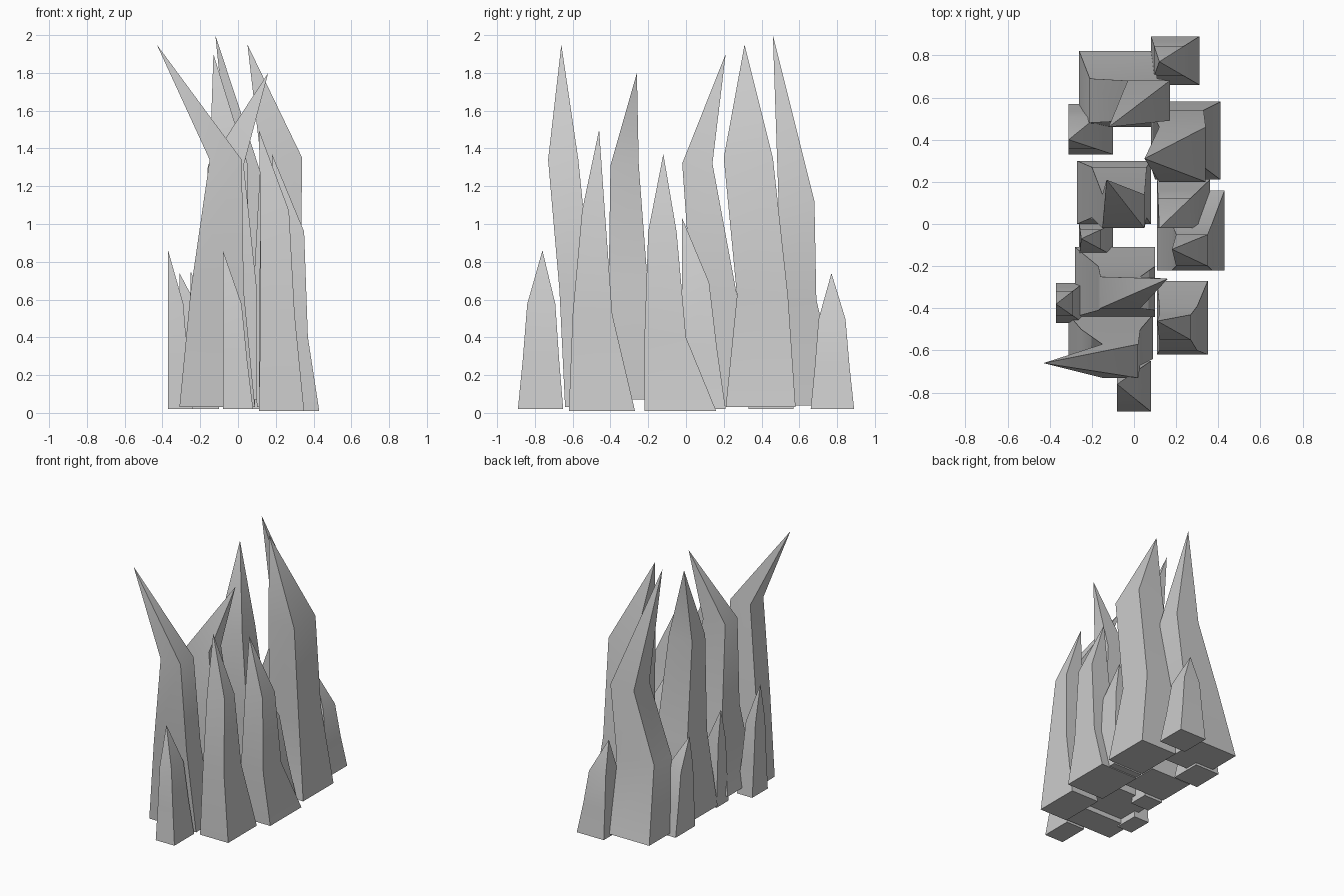
import bpy, bmesh
from math import radians

if "Cube" in bpy.data.objects:
    bpy.data.objects.remove(bpy.data.objects["Cube"])


def ring(bm, x0, x1, y0, y1, z):
    return [bm.verts.new(p) for p in
            ((x0, y0, z), (x1, y0, z), (x1, y1, z), (x0, y1, z))]


def spike(name, sections, tip):
    """Four-sided shard: stacked rectangles closed to a point."""
    bm = bmesh.new()
    rings = [ring(bm, *s) for s in sections]
    apex = bm.verts.new(tip)
    bm.faces.new(rings[0][::-1])
    for a, b in zip(rings, rings[1:]):
        for i in range(4):
            j = (i + 1) % 4
            bm.faces.new((a[i], a[j], b[j], b[i]))
    top = rings[-1]
    for i in range(4):
        bm.faces.new((top[i], top[(i + 1) % 4], apex))
    bmesh.ops.recalc_face_normals(bm, faces=bm.faces)
    mesh = bpy.data.meshes.new(name)
    bm.to_mesh(mesh)
    bm.free()
    ob = bpy.data.objects.new(name, mesh)
    bpy.context.collection.objects.link(ob)
    ob.select_set(True)
    bpy.context.view_layer.objects.active = ob


# Tall bent shards: base, waist and shoulder rectangles (x0, x1, y0, y1, z), then tip
spike("left_leaning_shard", [(-.31, .09, -.64, -.43, .03), (-.25, .03, -.67, -.50, .65),
                             (-.15, .02, -.73, -.57, 1.34)], (-.43, -.66, 1.95))
spike("front_right_shard", [(.11, .35, -.62, -.27, .01), (.12, .30, -.60, -.39, .52),
                            (.12, .27, -.55, -.43, 1.07)], (.11, -.46, 1.5))
spike("right_shard", [(.11, .43, -.22, .16, .01), (.18, .37, -.22, .0, .40),
                      (.20, .35, -.20, -.05, .96)], (.18, -.12, 1.37))
spike("right_leaning_shard", [(-.28, .10, -.44, -.11, .07), (-.17, .10, -.41, -.20, .65),
                              (-.16, .03, -.40, -.25, 1.31)], (.16, -.26, 1.8))
spike("back_right_shard", [(.10, .41, .21, .58, .03), (.08, .33, .27, .54, .62),
                           (.12, .34, .20, .46, 1.35)], (.05, .31, 1.95))
spike("middle_shard", [(-.27, .08, .0, .30, .04), (-.20, .06, .03, .27, .62),
                       (-.15, .05, -.02, .14, 1.32)], (-.13, .21, 1.9))
spike("back_shard", [(-.26, .09, .46, .82, .04), (-.21, .11, .48, .69, .60),
                     (-.03, .17, .49, .68, 1.12)], (-.12, .46, 2.0))

# Small shards: base, narrower waist and shoulder centred near the tip
small = {
    "front_small_shard": ((-.08, .08, -.89, -.65), (-.08, -.76, .86)),
    "right_small_shard": ((.11, .36, -.02, .21), (.12, -.02, 1.03)),
    "back_small_shard": ((.08, .31, .66, .89), (.12, .77, .74)),
    "left_back_small_shard": ((-.31, -.10, .33, .57), (-.31, .40, .74)),
    "left_middle_small_shard": ((-.26, -.10, -.15, .0), (-.25, -.07, .75)),
    "left_front_small_shard": ((-.37, -.24, -.47, -.28), (-.37, -.38, .86)),
}
for name, (b, tip) in small.items():
    def section(t, z):
        # pull each side of the base toward the tip position
        return tuple(v + (tip[i // 2] - v) * t for i, v in enumerate(b)) + (z,)
    spike(name, [section(0, .02), section(.20, tip[2] * .33), section(.38, tip[2] * .67)], tip)

# Soft shading along each side, sharp corners
bpy.ops.object.shade_smooth_by_angle(angle=radians(50))
